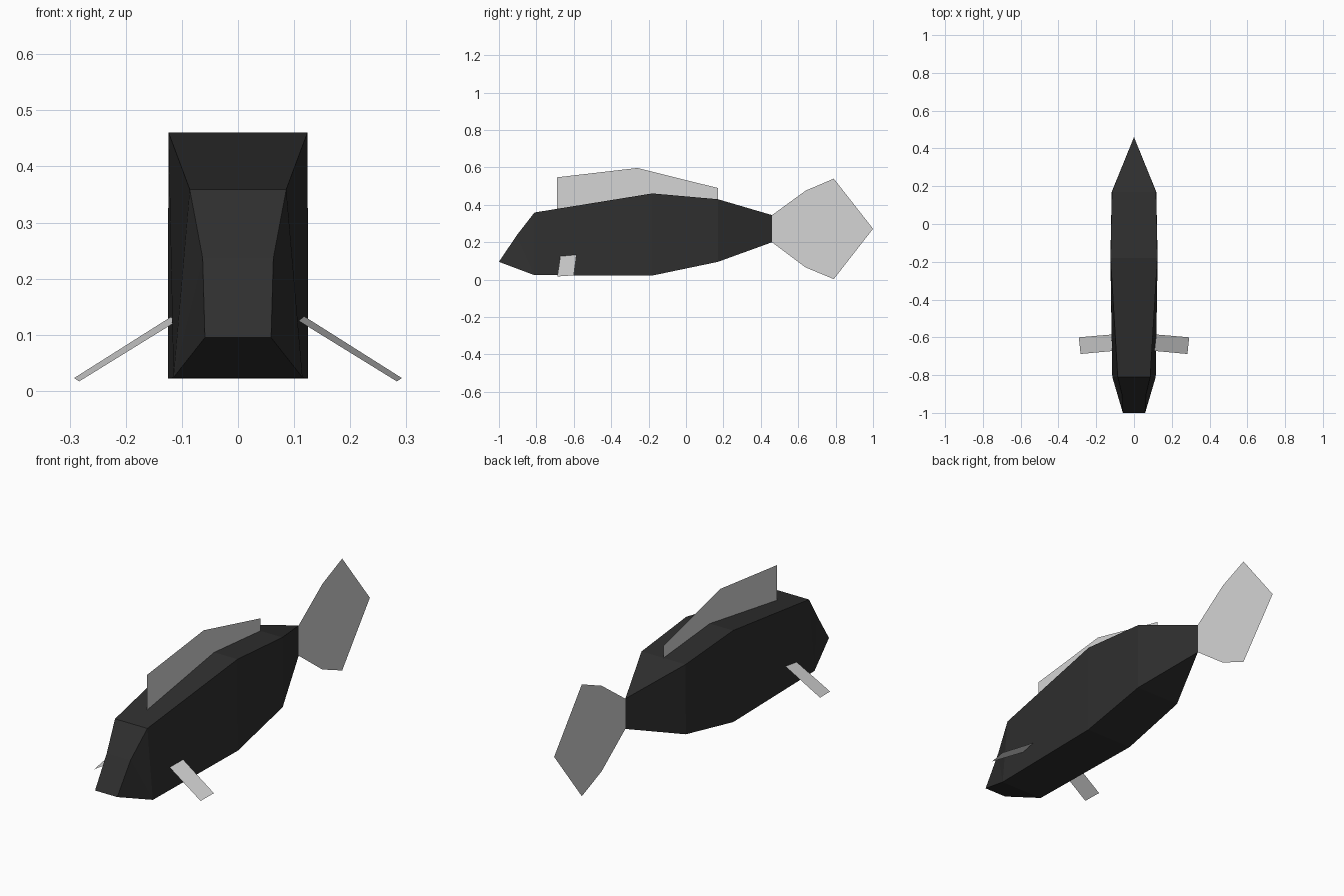
import bpy, bmesh

if "Cube" in bpy.data.objects:
    bpy.data.objects.remove(bpy.data.objects["Cube"])


def material(name, value):
    m = bpy.data.materials.new(name)
    m.diffuse_color = (value, value, value, 1)
    m.use_nodes = True
    m.node_tree.nodes["Principled BSDF"].inputs["Base Color"].default_value = m.diffuse_color
    return m


DARK = material("dark charcoal", 0.028)
PALE = material("pale grey", 0.66)


def mesh_object(name, verts, faces, mat, solid=False):
    mesh = bpy.data.meshes.new(name)
    mesh.from_pydata(verts, [], faces)
    bm = bmesh.new()
    bm.from_mesh(mesh)
    if solid:
        bmesh.ops.remove_doubles(bm, verts=bm.verts, dist=0.0005)
        bmesh.ops.recalc_face_normals(bm, faces=bm.faces)
    bm.to_mesh(mesh)
    bm.free()
    mesh.materials.append(mat)
    obj = bpy.data.objects.new(name, mesh)
    bpy.context.collection.objects.link(obj)
    return obj


# Body: four-sided sections (y, top half width, top z, bottom half width, bottom z)
sections = [
    (-0.81, 0.086, 0.359, 0.115, 0.024),
    (-0.18, 0.124, 0.461, 0.125, 0.022),
    (0.17, 0.117, 0.430, 0.118, 0.095),
    (0.46, 0.0, 0.345, 0.0, 0.200),
]
verts, faces = [], []
for y, wt, zt, wb, zb in sections:
    verts += [(-wt, y, zt), (wt, y, zt), (wb, y, zb), (-wb, y, zb)]
for s in range(len(sections) - 1):
    for i in range(4):
        a, b = s * 4 + i, s * 4 + (i + 1) % 4
        faces.append((a, b, b + 4, a + 4))

# Snout: sloping face with a slight bend, closed by side triangles
n = len(verts)
verts += [(-0.063, -0.905, 0.237), (0.063, -0.905, 0.237),
          (0.059, -1.0, 0.095), (-0.059, -1.0, 0.095)]
faces += [(0, 1, n + 1, n), (n, n + 1, n + 2, n + 3), (n + 3, n + 2, 2, 3),
          (1, 2, n + 1), (n + 1, 2, n + 2), (0, n, 3), (n, n + 3, 3)]
mesh_object("body", verts, faces, DARK, solid=True)


# Flat fins in the centre plane, outlined in side profile
def centre_fin(name, profile, faces):
    mesh_object(name, [(0, y, z) for y, z in profile], faces, PALE)


centre_fin("dorsal_fin",
           [(-0.69, 0.378), (-0.18, 0.461), (0.17, 0.43),
            (0.17, 0.49), (-0.26, 0.597), (-0.69, 0.547)],
           [(0, 1, 4, 5), (1, 2, 3, 4)])
centre_fin("tail_fin",
           [(0.46, 0.2), (0.64, 0.065), (0.79, 0.003), (1.0, 0.272),
            (0.79, 0.54), (0.64, 0.476), (0.46, 0.345)],
           [(0, 1, 5, 6), (1, 2, 4, 5), (2, 3, 4)])

# Side fins, mirrored
for side, name in ((1, "right_side_fin"), (-1, "left_side_fin")):
    quad = [(0.108, -0.672, 0.125), (0.118, -0.585, 0.133),
            (0.292, -0.60, 0.023), (0.283, -0.688, 0.017)]
    order = (3, 2, 1, 0) if side > 0 else (0, 1, 2, 3)
    mesh_object(name, [(side * x, y, z) for x, y, z in quad], [order], PALE)
